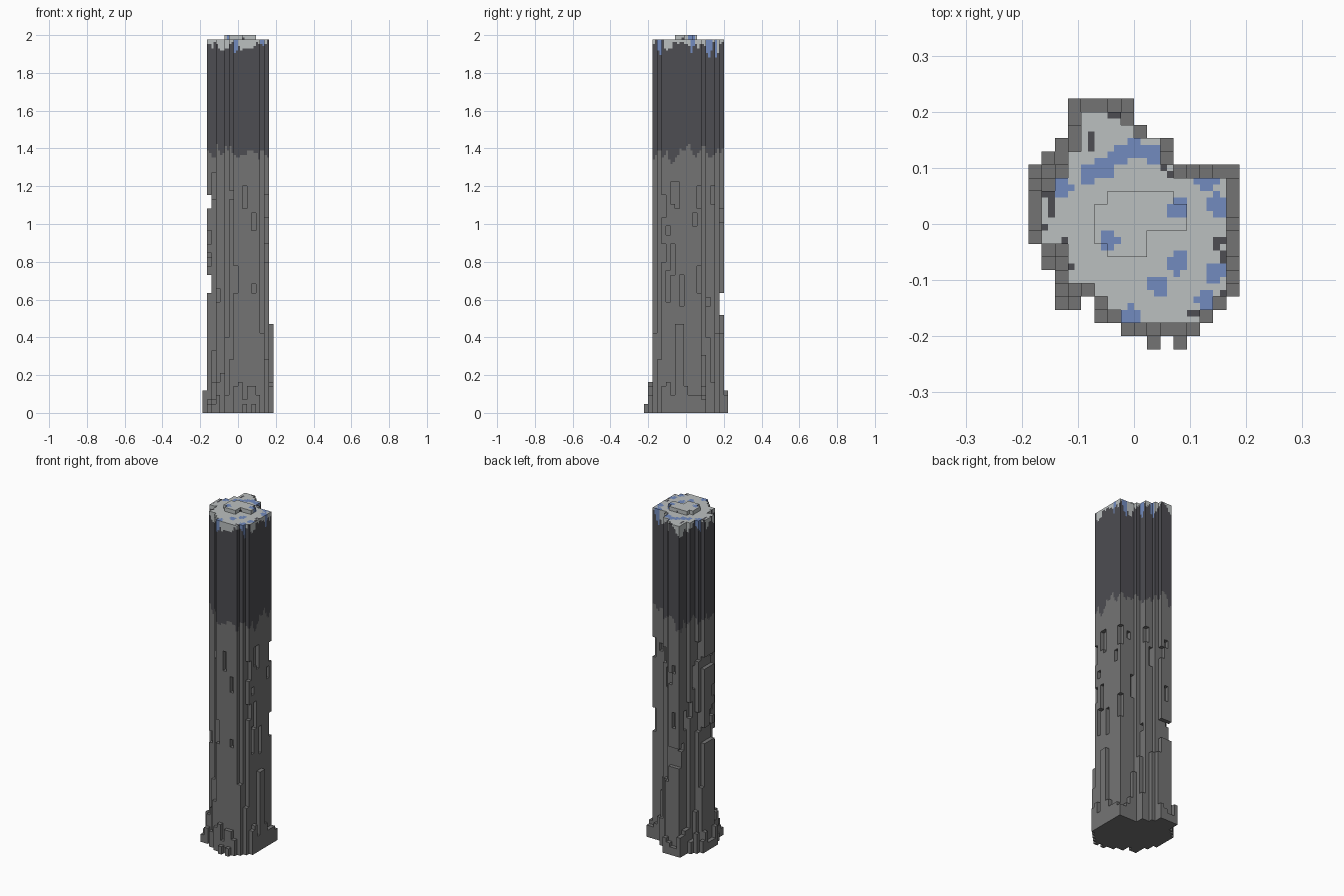
import bpy
import bmesh
import math
import random
from mathutils import Vector, noise

random.seed(7)
cube = bpy.data.objects.get("Cube")
if cube:
    bpy.data.objects.remove(cube)

V = 2 / 85                  # block size
NX, NY, TOP = 16, 19, 84    # footprint grid and number of full layers
SIDES = [(1, 0, 0), (-1, 0, 0), (0, 1, 0), (0, -1, 0), (0, 0, 1), (0, 0, -1)]


def make_material(name, color):
    mat = bpy.data.materials.new(name)
    mat.use_nodes = True
    mat.diffuse_color = (*color, 1)
    mat.node_tree.nodes["Principled BSDF"].inputs["Base Color"].default_value = (*color, 1)
    return mat


materials = [
    make_material("stone_grey", (0.175, 0.175, 0.175)),
    make_material("charcoal", (0.075, 0.074, 0.085)),
    make_material("pale_ash", (0.5, 0.53, 0.53)),
    make_material("dusty_blue", (0.17, 0.26, 0.52)),
]
GREY, DARK, PALE, BLUE = range(4)


def footprint(first_row, spans):
    return {(i, first_row + n) for n, (a, b) in enumerate(spans) for i in range(a, b + 1)}


# Foot outline, shaft outline and raised cap outline, row by row from the front
foot = footprint(1, [(7, 12), (5, 13), (5, 14), (2, 15), (2, 15), (1, 15), (1, 15)]
                 + [(0, 15)] * 6
                 + [(1, 10), (2, 10), (3, 8), (3, 7), (3, 7)])
foot |= footprint(13, [(0, 15), (1, 10), (2, 10), (3, 8), (3, 7), (3, 7)])
foot |= {(9, 0), (11, 0), (2, 3), (3, 3)}
shaft = footprint(2, [(7, 12), (6, 13), (5, 14), (3, 14), (3, 14), (3, 14)]
                  + [(1, 14)] * 4
                  + [(2, 14), (3, 10), (3, 9), (4, 9), (4, 7), (4, 6)])
cap = footprint(7, [(6, 8), (5, 8), (5, 11), (5, 11), (6, 10)])
foot -= {(i, 14) for i in range(11, NX)}


def around(i, j):
    return [(i + d[0], j + d[1]) for d in SIDES[:4]]


# Solid shaft with stepped buttresses of varied height round the foot
filled = {(i, j, k) for i, j in shaft for k in range(TOP)}
for i, j in sorted(foot - shaft):
    contacts = sum(c in shaft for c in around(i, j))
    height = random.randint(2, 5)
    if contacts:
        height = random.randint(3, 7)
    if contacts > 1 and j > 1:
        height = random.randint(6, 18)
    if i == 0 or j == NY - 1:
        height = random.randint(2, 5)
    if j == 0:
        height = 2
    if i == NX - 1 and j in (7, 8):
        height = 20
    filled |= {(i, j, k) for k in range(height)}

# Weathered pits in the middle of the shaft
rim = sorted(c for c in shaft if any(n not in shaft for n in around(*c)))
for i, j in rim:
    for low, high in ((24, 34), (38, 48)):
        if random.random() < 0.42:
            start = random.randint(low, high)
            filled -= {(i, j, k) for k in range(start, start + random.randint(2, 7))}
filled = {(i, j, k) for i, j, k in filled
          if not (i <= 1 and (27 <= k <= 30 or 46 <= k <= 48))
          and not (j >= 17 and 22 <= k <= 26)}
filled |= {(i, j, TOP) for i, j in cap}

# Centres of the blue patches on the crown
PATCHES = [(-.13, .07), (-.08, .09), (-.05, .1), (-.025, .12), (0, .14), (.035, .125),
           (.13, .075), (.152, .035), (.08, .025), (-.045, -.03), (.08, -.07),
           (.045, -.11), (.145, -.085), (.13, -.14), (-.01, -.165)]


def wobble(x, y, scale, shift):
    return noise.noise(Vector((x * scale, y * scale, shift)))


def pick_color(p, normal, on_rim):
    x, y, z = p
    dark_start = 1.375 + 0.09 * wobble(x, y, 31, 0.3)
    if z < dark_start:
        return GREY
    drip = 1.945 + 0.07 * wobble(x, y, 37, 4.7)
    is_top = normal[2] > 0
    near_patch = any(math.hypot(x - a, y - b) < 0.019 for a, b in PATCHES)
    if near_patch and z > drip - 0.035 and z > 1.88:
        return BLUE
    if is_top:
        return DARK if on_rim and wobble(x, y, 37, 4.7) > 0.33 else PALE
    return PALE if z > drip else DARK


def build_part(name, low, high):
    """Skin the visible faces of the blocks between two layers."""
    bm = bmesh.new()
    rim_cells = set(rim)
    for i, j, k in sorted(c for c in filled if low <= c[2] < high):
        fine = 2 if k >= 54 else 1
        step = 0.5 / fine
        center = Vector((i + 0.5 - NX / 2, j + 0.5 - NY / 2, k + 0.5))
        for d in SIDES:
            if (i + d[0], j + d[1], k + d[2]) in filled:
                continue
            normal = Vector(d)
            u = Vector((d[1], d[2], d[0]))
            w = normal.cross(u)
            for a in range(fine):
                for b in range(fine):
                    mid = (center + normal * 0.5 + u * ((2 * a + 1) * step - 0.5)
                           + w * ((2 * b + 1) * step - 0.5))
                    quad = [mid + u * s * step + w * t * step
                            for s, t in ((-1, -1), (1, -1), (1, 1), (-1, 1))]
                    face = bm.faces.new([bm.verts.new(q * V) for q in quad])
                    face.material_index = pick_color(mid * V, d, (i, j) in rim_cells)
    bmesh.ops.remove_doubles(bm, verts=bm.verts, dist=0.0005)
    mesh = bpy.data.meshes.new(name)
    bm.to_mesh(mesh)
    bm.free()
    for mat in materials:
        mesh.materials.append(mat)
    bpy.context.collection.objects.link(bpy.data.objects.new(name, mesh))


build_part("stepped_foot", 0, 20)
build_part("weathered_shaft", 20, 54)
build_part("charred_upper_shaft", 54, 80)
build_part("ash_crown", 80, TOP)
build_part("raised_cap", TOP, TOP + 1)
